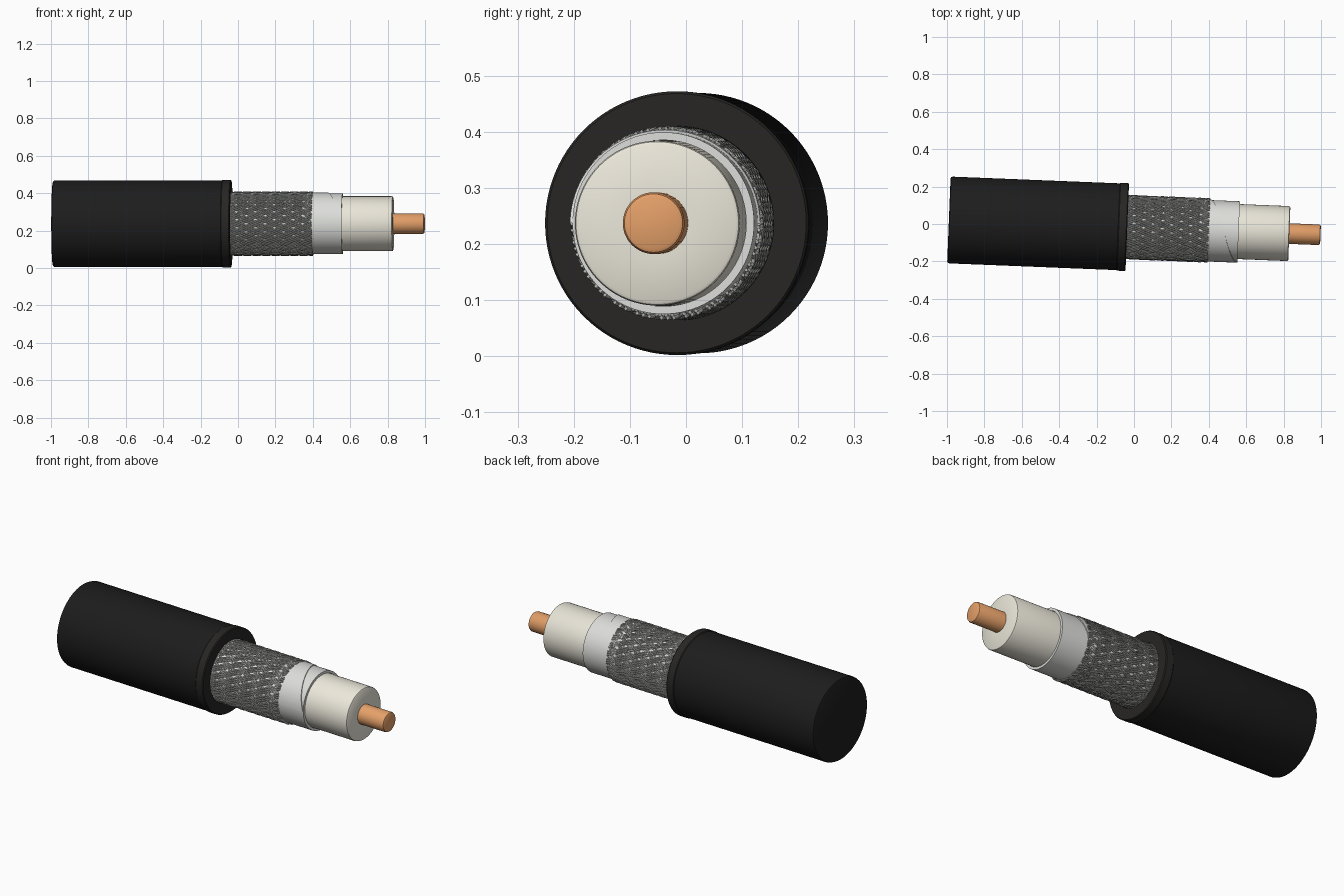
import bpy, bmesh, math
from mathutils import Matrix

if "Cube" in bpy.data.objects:
    bpy.data.objects.remove(bpy.data.objects["Cube"])

# Cable axis: lies along x, slightly turned about z
PLACE = Matrix.Translation((0, -0.018, 0.237)) @ Matrix.Rotation(math.radians(-2.3), 4, 'Z')


def material(name, rgb):
    m = bpy.data.materials.new(name)
    m.diffuse_color = (*rgb, 1)
    m.use_nodes = True
    m.node_tree.nodes["Principled BSDF"].inputs["Base Color"].default_value = m.diffuse_color
    return m


BLACK = material("black_rubber", (0.012, 0.012, 0.012))
COLLAR = material("dark_rubber", (0.02, 0.019, 0.018))
SILVER = material("braid_wire", (0.42, 0.42, 0.40))
FOIL = material("foil", (0.72, 0.73, 0.70))
WHITE = material("insulator_white", (0.83, 0.80, 0.70))
COPPER = material("copper", (0.78, 0.35, 0.14))


def add(name, data, mat):
    data.materials.append(mat)
    ob = bpy.data.objects.new(name, data)
    bpy.context.collection.objects.link(ob)
    ob.matrix_world = PLACE
    return ob


def smooth(ob):
    bpy.ops.object.select_all(action='DESELECT')
    ob.select_set(True)
    bpy.context.view_layer.objects.active = ob
    bpy.ops.object.shade_smooth_by_angle(angle=math.radians(35))


def lathe(name, profile, mat, steps=96):
    """Revolve (position, radius) points around the cable axis."""
    bm = bmesh.new()
    vs = [bm.verts.new((s, 0, r)) for s, r in profile]
    edges = [bm.edges.new(p) for p in zip(vs, vs[1:])]
    bmesh.ops.spin(bm, geom=vs + edges, cent=(0, 0, 0), axis=(1, 0, 0),
                   angle=2 * math.pi, steps=steps, use_duplicate=False)
    bmesh.ops.remove_doubles(bm, verts=bm.verts, dist=1e-5)
    bmesh.ops.recalc_face_normals(bm, faces=bm.faces)
    me = bpy.data.meshes.new(name)
    bm.to_mesh(me)
    bm.free()
    smooth(add(name, me, mat))


# Outer jacket, closed at the back, with the cut collar at its front
lathe("jacket", [(-0.9905, 0), (-0.9905, 0.222), (-0.987, 0.229), (-0.978, 0.232),
                 (-0.08, 0.232), (-0.08, 0.17)], BLACK)
lathe("jacket_collar", [(-0.085, 0.17), (-0.085, 0.232), (-0.081, 0.235), (-0.041, 0.235),
                        (-0.036, 0.231), (-0.036, 0.173), (-0.085, 0.17)], COLLAR)

# Foil tube, insulator and copper core
lathe("foil_tube", [(-0.08, 0.162), (0.56, 0.162), (0.56, 0.148), (0.5, 0.148)], FOIL)
lathe("insulator", [(0.45, 0.147), (0.822, 0.147), (0.828, 0.145), (0.831, 0.14), (0.831, 0.05)], WHITE)
lathe("copper_core", [(0.7, 0.055), (0.988, 0.055), (0.995, 0.052), (0.998, 0.046), (0.998, 0)],
      COPPER, 48)

# Foil overlap with a spiral edge, from the front over the top to the back
bm = bmesh.new()
rows = []
N = 64
for i in range(N + 1):
    t = 0.64 * i / N
    a = -math.pi / 2 + 2 * math.pi * t
    edge = max(0.36, 0.56 - 0.32 * t)
    y, z = math.sin(a), math.cos(a)
    rows.append([bm.verts.new((s, r * y, r * z)) for s, r in
                 ((0.35, 0.1665), (edge, 0.1665), (edge, 0.162))])
for p, q in zip(rows, rows[1:]):
    for j in range(2):
        bm.faces.new((p[j], p[j + 1], q[j + 1], q[j]))
bmesh.ops.recalc_face_normals(bm, faces=bm.faces)
me = bpy.data.meshes.new("foil_overlap")
bm.to_mesh(me)
bm.free()
smooth(add("foil_overlap", me, FOIL))

# Woven braid: two sets of helical wire bundles passing over and under each other
K, WIRES, TWIST, PTS = 24, 3, 2.6, 64
cu = bpy.data.curves.new("braid", 'CURVE')
cu.dimensions = '3D'
cu.bevel_depth = 0.004
cu.bevel_resolution = 0
cu.use_fill_caps = True
for d in (1, -1):
    for k in range(K):
        for w in range(WIRES):
            start = 2 * math.pi * k / K + (w - 1) * 0.066
            sp = cu.splines.new('POLY')
            sp.points.add(PTS - 1)
            for i, pt in enumerate(sp.points):
                s = -0.06 + 0.46 * i / (PTS - 1)
                a = start + d * TWIST * s
                r = 0.1665 + d * 0.0025 * math.cos(K * TWIST * s)
                pt.co = (s, r * math.sin(a), r * math.cos(a), 1)
add("braid", cu, SILVER)
